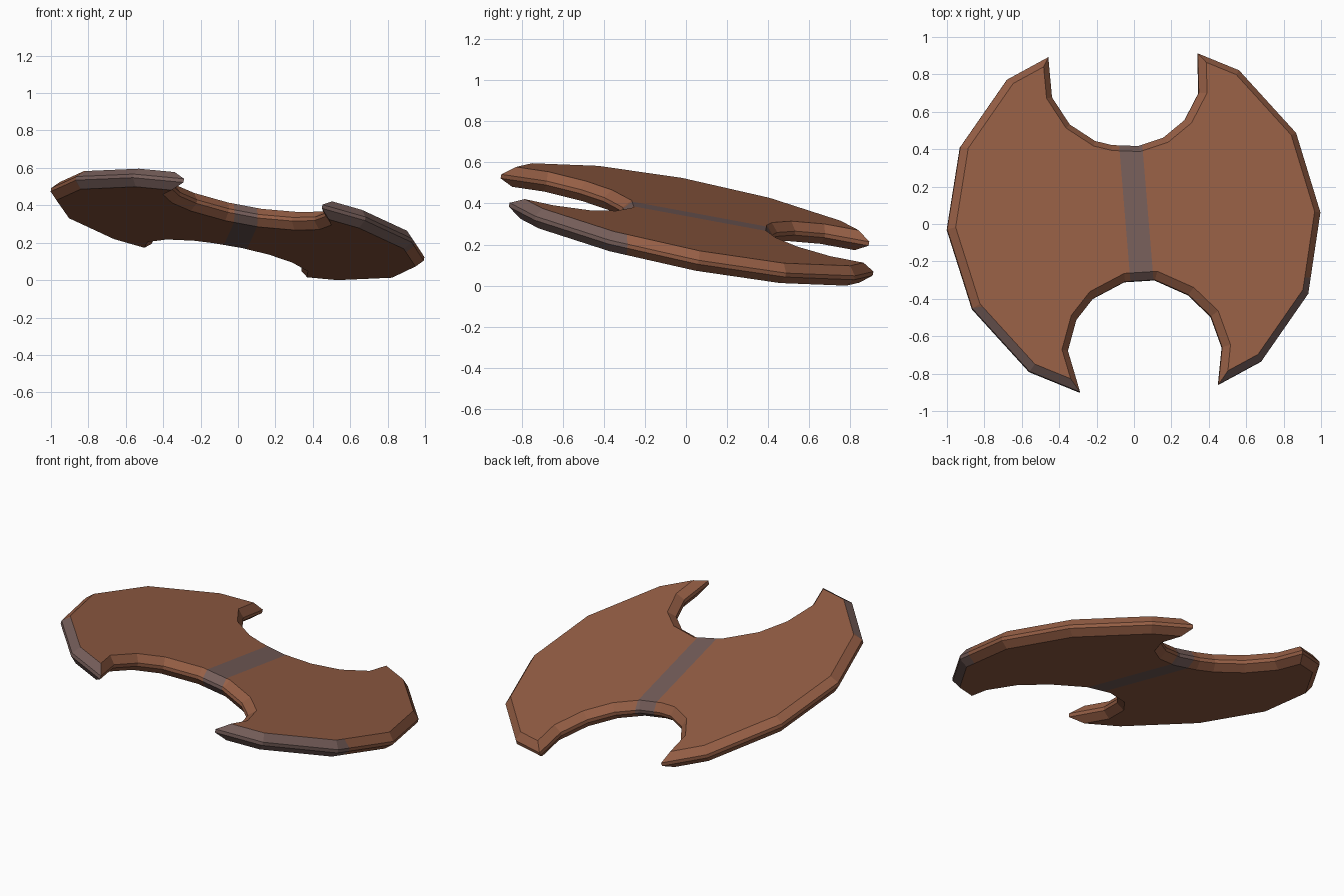
import bpy, bmesh
from mathutils import Vector

if "Cube" in bpy.data.objects:
    bpy.data.objects.remove(bpy.data.objects["Cube"])

# Plan outline, counter-clockwise: two curved wings joined by two notches
left_wing = [(-.46, .89), (-.68, .77), (-.93, .41), (-1, -.03), (-.865, -.455), (-.56, -.79), (-.29, -.90)]
front_notch = [(-.355, -.68), (-.31, -.515), (-.22, -.40), (-.05, -.31), (.11, -.30), (.29, -.38),
               (.41, -.495), (.47, -.66)]
right_wing = [(.45, -.86), (.68, -.735), (.93, -.375), (.995, .06), (.865, .485), (.56, .82), (.34, .91)]
back_notch = [(.345, .70), (.27, .555), (.155, .46), (.02, .415), (-.12, .42), (-.21, .442),
              (-.345, .53), (-.44, .675)]
outline = [Vector(p) for p in left_wing + front_notch + right_wing + back_notch]
N = len(outline)
r0 = len(left_wing) + len(front_notch)
outer_edges = set(range(len(left_wing) - 1)) | set(range(r0, r0 + len(right_wing) - 1))

# The whole plate leans down towards the back right
SLOPE_X, SLOPE_Y = -.176, -.2
normal = Vector((-SLOPE_X, -SLOPE_Y, 1)).normalized()


def inset(points, d):
    result = []
    for i, p in enumerate(points):
        a = (p - points[i - 1]).normalized()
        b = (points[(i + 1) % N] - p).normalized()
        na, nb = Vector((-a.y, a.x)), Vector((-b.y, b.x))
        result.append(p + (na + nb) * d / (1 + na.dot(nb)))
    return result


def material(name, rgb):
    m = bpy.data.materials.new(name)
    m.diffuse_color = (*rgb, 1)
    m.use_nodes = True
    m.node_tree.nodes["Principled BSDF"].inputs["Base Color"].default_value = m.diffuse_color
    return m


# Stack of rings: bottom bevel, thin edge, top bevel
bm = bmesh.new()
rings = []
for d, h in ((.037, -.05), (0, -.01), (0, .01), (.037, .05)):
    rings.append([bm.verts.new(Vector((p.x, p.y, .3 + SLOPE_X * p.x + SLOPE_Y * p.y)) + normal * h)
                  for p in inset(outline, d)])
bm.faces.new(rings[0][::-1])
bm.faces.new(rings[-1])
for low, high in zip(rings, rings[1:]):
    for i in range(N):
        j = (i + 1) % N
        f = bm.faces.new((low[i], low[j], high[j], high[i]))
        f.material_index = int(i in outer_edges)      # marks the outer rim


def cut(faces, co, no):
    geom = set(faces)
    for f in faces:
        geom.update(f.edges)
        geom.update(f.verts)
    bmesh.ops.bisect_plane(bm, geom=list(geom), plane_co=co, plane_no=no)


# Cut lines for the central stripe and for the grey front part of the rim
across = Vector((1, .083, 0))
for u in (-.0445, .0795):
    cut(list(bm.faces), (u, 0, 0), across)
front = Vector((-.09, 1, 0))
cut([f for f in bm.faces if f.material_index == 1], (0, -.37, 0), front)

# Grey: stripe through the middle, and outer rim towards the front
for f in bm.faces:
    c = f.calc_center_median()
    stripe = len(f.verts) < 7 and -.0445 < c.dot(across) < .0795
    rim = f.material_index == 1 and c.dot(front) < -.37
    f.material_index = int(stripe or rim)

# Stand on the ground
low_z = min(v.co.z for v in bm.verts)
for v in bm.verts:
    v.co.z -= low_z
bmesh.ops.recalc_face_normals(bm, faces=bm.faces)

mesh = bpy.data.meshes.new("double_blade_plate")
bm.to_mesh(mesh)
bm.free()
mesh.materials.append(material("rust brown", (.305, .114, .06)))
mesh.materials.append(material("worn grey", (.18, .112, .102)))
bpy.context.collection.objects.link(bpy.data.objects.new("double_blade_plate", mesh))
